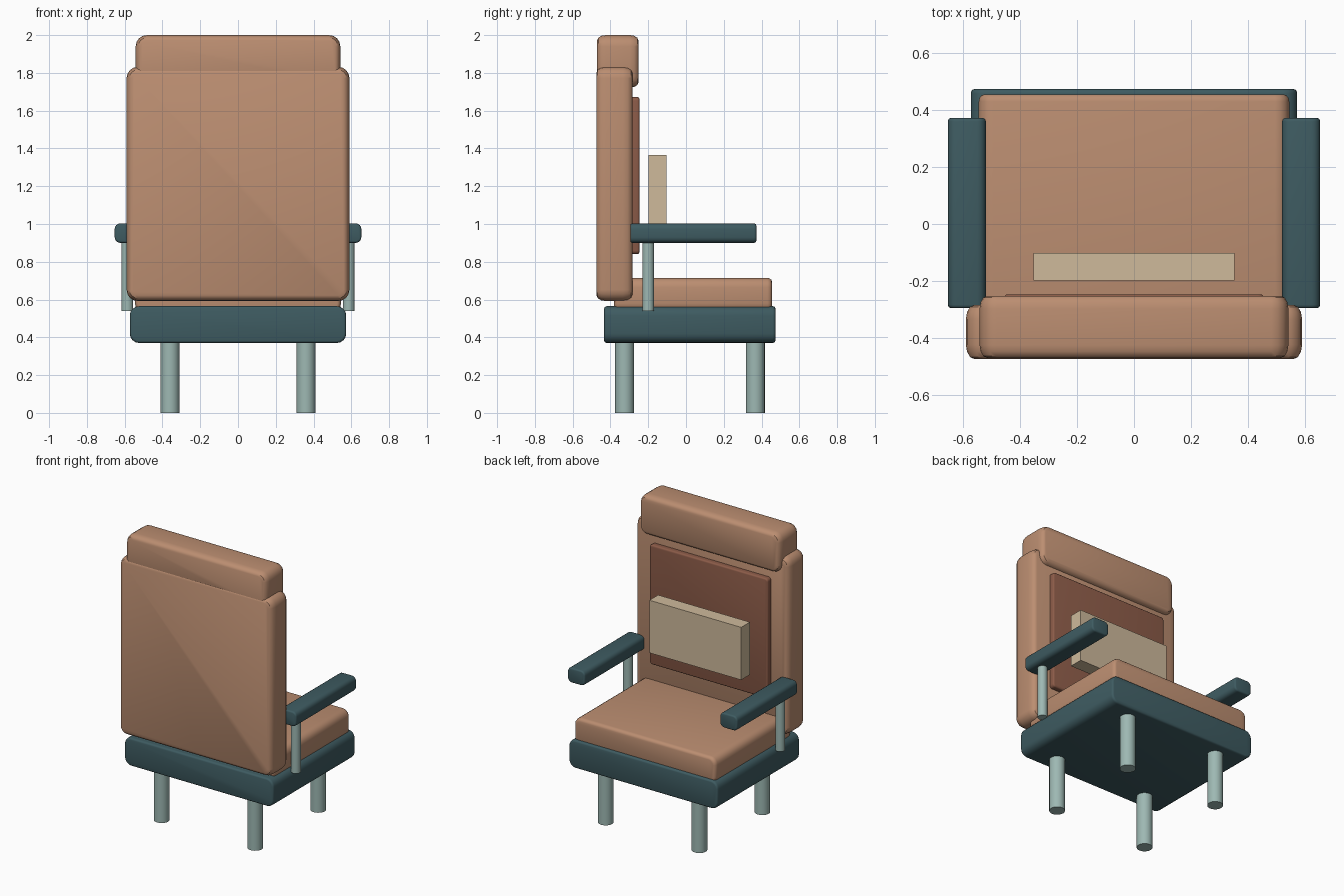
import bpy, bmesh, math

if "Cube" in bpy.data.objects:
    bpy.data.objects.remove(bpy.data.objects["Cube"])


def mat(name, rgb):
    m = bpy.data.materials.new(name)
    m.diffuse_color = (*rgb, 1)
    m.use_nodes = True
    m.node_tree.nodes["Principled BSDF"].inputs["Base Color"].default_value = m.diffuse_color
    return m


TAN = mat("tan_leather", (0.50, 0.27, 0.165))
BROWN = mat("brown_leather", (0.26, 0.105, 0.065))
TEAL = mat("teal_shell", (0.048, 0.105, 0.12))
METAL = mat("pale_metal", (0.34, 0.48, 0.45))
CREAM = mat("cream_cloth", (0.62, 0.49, 0.33))


def finish(bm, name, material):
    bmesh.ops.recalc_face_normals(bm, faces=bm.faces)
    me = bpy.data.meshes.new(name)
    bm.to_mesh(me)
    bm.free()
    me.materials.append(material)
    ob = bpy.data.objects.new(name, me)
    bpy.context.collection.objects.link(ob)
    bpy.ops.object.select_all(action='DESELECT')
    ob.select_set(True)
    bpy.context.view_layer.objects.active = ob
    bpy.ops.object.shade_smooth_by_angle(angle=math.radians(35))
    return ob


def slab(name, material, x, y, z, r=0.0, inset=0.0, depth=0.0, seg=3):
    """Rounded rectangle in xz, run along y, with softened front and back rims."""
    cx, cz = sum(x) / 2, sum(z) / 2
    hx, hz = (x[1] - x[0]) / 2, (z[1] - z[0]) / 2
    steps = 4 if r else 0
    soft = []
    for i in range(seg + 1 if inset else 1):
        a = i / seg * math.pi / 2
        soft.append((depth * (1 - math.cos(a)), inset * (1 - math.sin(a))))
    rings = [(y[0] + d, s) for d, s in soft] + [(y[1] - d, s) for d, s in reversed(soft)]
    bm = bmesh.new()
    loops = []
    for py, s in rings:
        rr = max(r - s, 0)
        loop = []
        for q, (sx, sz) in enumerate([(1, 1), (-1, 1), (-1, -1), (1, -1)]):
            for k in range(steps + 1):
                a = (q + (k / steps if steps else 0)) * math.pi / 2
                loop.append(bm.verts.new((cx + sx * (hx - s - rr) + rr * math.cos(a), py,
                                          cz + sz * (hz - s - rr) + rr * math.sin(a))))
        loops.append(loop)
    for a, b in zip(loops, loops[1:]):
        for i in range(len(a)):
            j = (i + 1) % len(a)
            bm.faces.new((a[i], a[j], b[j], b[i]))
    bm.faces.new(loops[0])
    bm.faces.new(loops[-1])
    return finish(bm, name, material)


def rod(name, material, x, y, z, radius):
    bm = bmesh.new()
    bmesh.ops.create_cone(bm, cap_ends=True, segments=24, radius1=radius,
                          radius2=radius, depth=z[1] - z[0])
    bmesh.ops.translate(bm, verts=bm.verts, vec=(x, y, sum(z) / 2))
    return finish(bm, name, material)


# Seat base and cushion
slab("seat_base", TEAL, (-0.573, 0.573), (-0.433, 0.473), (0.37, 0.565), 0.05, 0.012, 0.015)
slab("seat_cushion", TAN, (-0.545, 0.545), (-0.38, 0.455), (0.53, 0.715), 0.05, 0.02, 0.025)

# Backrest, headrest and inset panel
slab("backrest", TAN, (-0.59, 0.59), (-0.474, -0.284), (0.592, 1.832), 0.06, 0.03, 0.05)
slab("headrest", TAN, (-0.542, 0.542), (-0.47, -0.252), (1.722, 2.0), 0.06, 0.027, 0.045)
slab("back_panel", BROWN, (-0.455, 0.455), (-0.30, -0.247), (0.84, 1.672), 0.02, 0.01, 0.01)

# Lumbar pillow
slab("lumbar_pillow", CREAM, (-0.353, 0.353), (-0.198, -0.102), (1.0, 1.366))

# Armrests, their posts and the legs
for side, s in (("left", -1), ("right", 1)):
    slab(side + "_armrest", TEAL, tuple(sorted((s * 0.52, s * 0.653))),
         (-0.295, 0.372), (0.9, 1.003), 0.03, 0.01, 0.012)
    rod(side + "_arm_post", METAL, s * 0.586, -0.2, (0.54, 0.92), 0.031)
    for end, y in (("front", -0.325), ("back", 0.367)):
        rod(f"{end}_{side}_leg", METAL, s * 0.36, y, (0, 0.39), 0.05)
